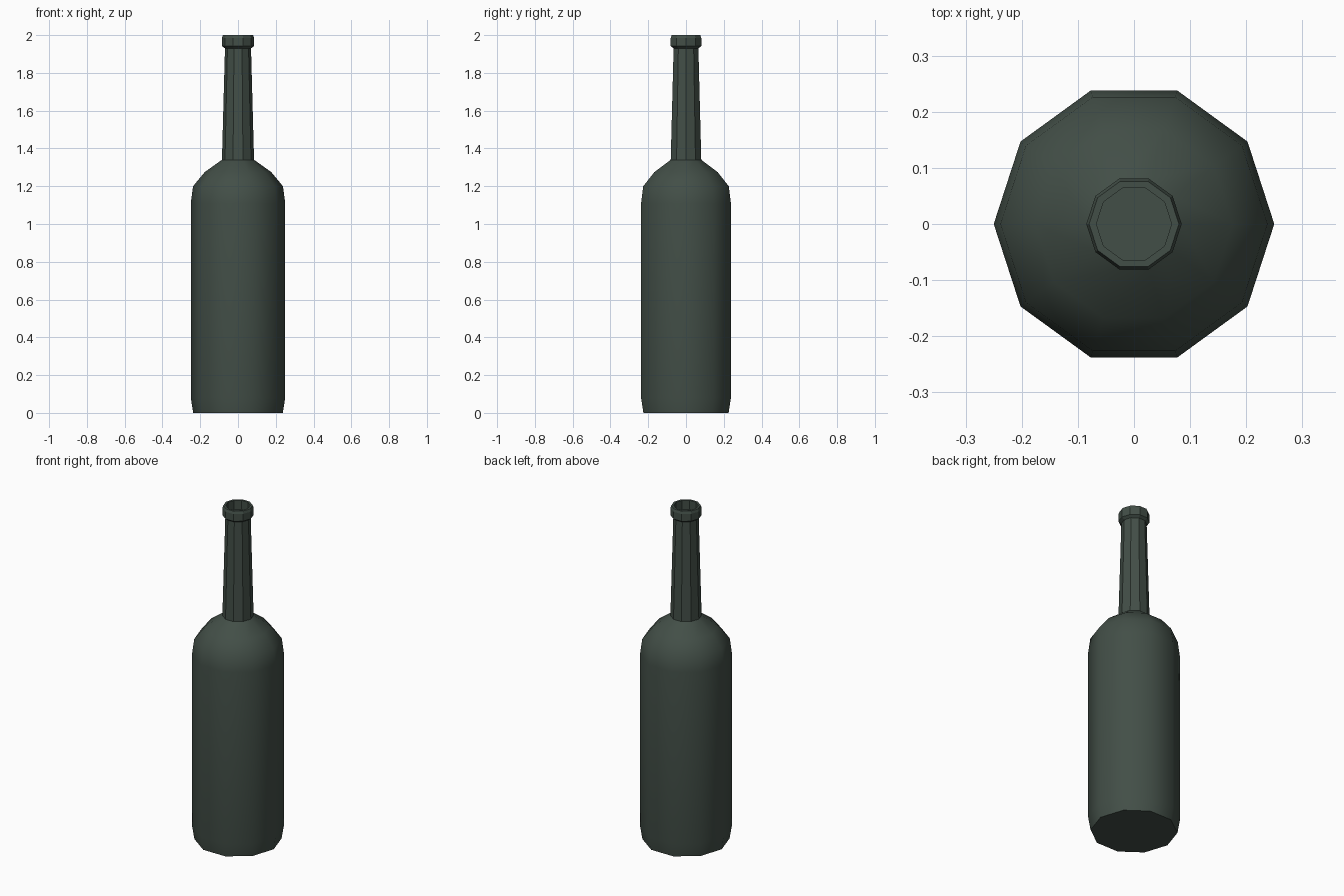
import bpy, bmesh, math

SIDES = 10

cube = bpy.data.objects.get("Cube")
if cube:
    bpy.data.objects.remove(cube, do_unlink=True)

glass = bpy.data.materials.new("dark green glass")
glass.use_nodes = True
colour = (0.055, 0.077, 0.063, 1)
glass.diffuse_color = colour
glass.node_tree.nodes["Principled BSDF"].inputs["Base Color"].default_value = colour


def lathe(name, profile, cap_start=False, cap_end=False):
    """Turn (radius, height) points, listed upward on the outside, about z."""
    bm = bmesh.new()
    rings = []
    for r, z in profile:
        angles = [math.tau * i / SIDES for i in range(SIDES)]
        rings.append([bm.verts.new((r * math.cos(a), r * math.sin(a), z)) for a in angles])
    for low, high in zip(rings, rings[1:]):
        for i in range(SIDES):
            j = (i + 1) % SIDES
            bm.faces.new((low[i], low[j], high[j], high[i]))
    if cap_start:
        bm.faces.new(rings[0][::-1])
    if cap_end:
        bm.faces.new(rings[-1])
    mesh = bpy.data.meshes.new(name)
    bm.to_mesh(mesh)
    bm.free()
    mesh.materials.append(glass)
    obj = bpy.data.objects.new(name, mesh)
    bpy.context.collection.objects.link(obj)
    return obj


# Rounded body with sloping shoulders and a flat base
body = lathe("bottle_body", [(0.237, 0), (0.25, 0.08), (0.25, 1.11), (0.238, 1.2),
                             (0.176, 1.275), (0.085, 1.34)], cap_start=True)
bpy.ops.object.select_all(action="DESELECT")
body.select_set(True)
bpy.context.view_layer.objects.active = body
bpy.ops.object.shade_smooth_by_angle(angle=math.radians(50))

# Faceted tapering neck
lathe("bottle_neck", [(0.085, 1.34), (0.069, 1.93)])

# Bevelled lip with a shallow recessed mouth
lathe("bottle_lip", [(0.069, 1.93), (0.085, 1.942), (0.085, 1.985), (0.08, 2.0),
                     (0.067, 2.0), (0.067, 1.945)], cap_end=True)
